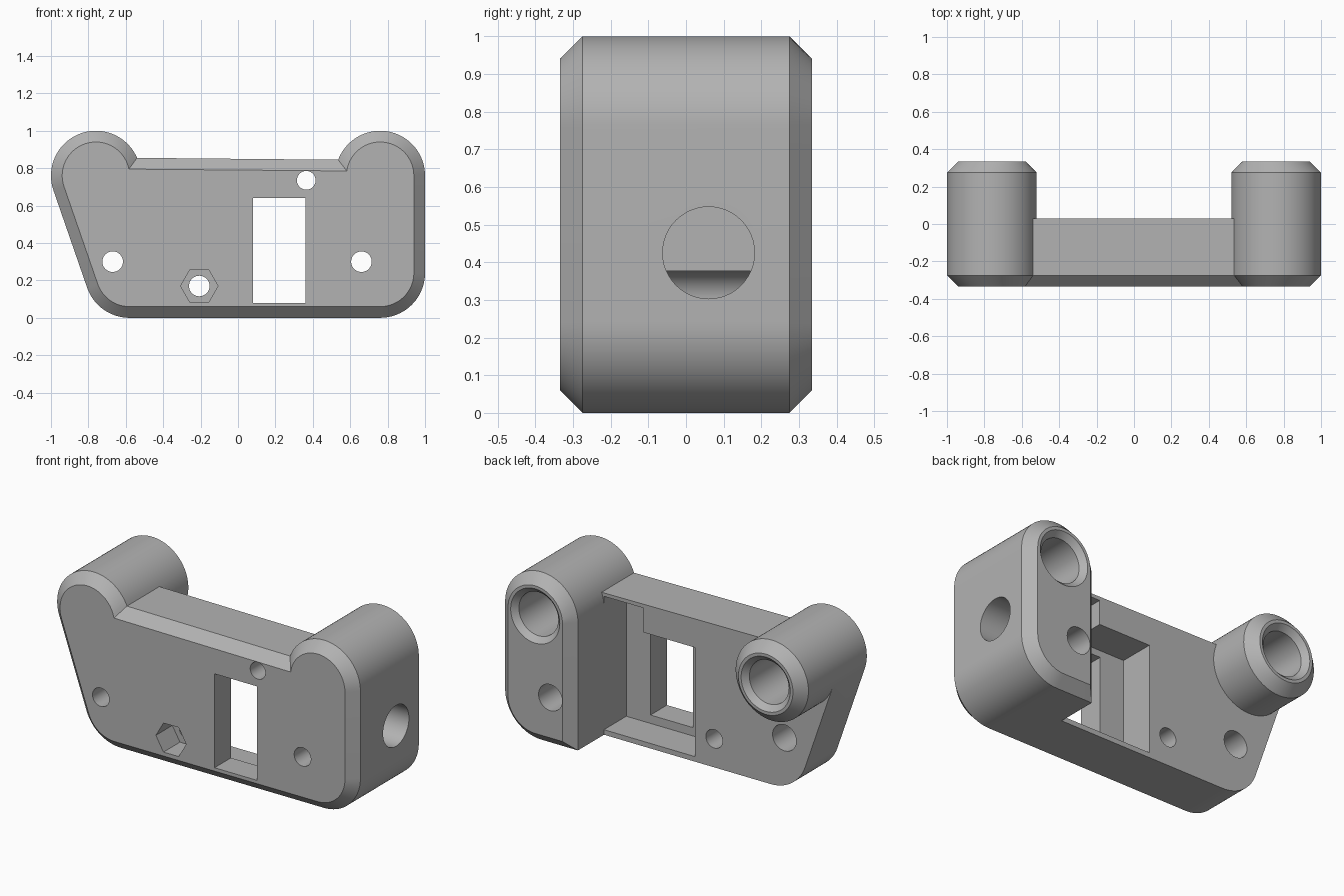
import bpy, bmesh, math

cube = bpy.data.objects.get("Cube")
if cube:
    bpy.data.objects.remove(cube, do_unlink=True)

grey = bpy.data.materials.new("plain grey")
grey.use_nodes = True
colour = (0.45, 0.45, 0.45, 1)
grey.diffuse_color = colour
grey.node_tree.nodes["Principled BSDF"].inputs["Base Color"].default_value = colour

R, CH = 0.24, 0.06                  # corner radius and edge chamfer
FRONT, PLATE_BACK, BACK = -0.335, 0.03, 0.335
FLOOR = -0.18                       # floor of the rear recess
X, TOP = 0.76, 0.76                 # centres of the two round shoulders
LOW_X = -0.58                       # centre of the lower left corner
SLANT = 180 + math.degrees(math.atan2(X + LOW_X, TOP - R))


def arc(cx, cz, r, start, end, n=24):
    angles = [math.radians(start + (end - start) * i / n) for i in range(n + 1)]
    return [(cx + r * math.cos(a), cz + r * math.sin(a)) for a in angles]


def join_angle(rise, off):
    """Angle at which the bridge's top edge meets a shoulder."""
    return math.degrees(math.asin((rise - off) / (R - off)))


def plate_outline(off):
    r = R - off
    return (arc(-X, TOP, r, join_angle(0.095, off), SLANT, 36)
            + arc(LOW_X, R, r, SLANT, 270)
            + arc(X, R, r, 270, 360)
            + arc(X, TOP, r, 0, 180 - join_angle(0.085, off), 36))


def pillar_outline(off):
    r, end = R - off, 180 - join_angle(0.085, off)
    return (arc(X, R, r, 270, 360) + arc(X, TOP, r, 0, end, 36)
            + arc(X, TOP, r, end, 180, 6)[1:] + [(X - r, off)])


def boss_outline(off):
    r, start = R - off, join_angle(0.095, off)
    return (arc(-X, TOP, r, start, SLANT, 36)
            + arc(-X, TOP, r, SLANT, 360 + start, 36)[1:-1])


def loft(name, layers):
    """Solid through (y, outline) layers, capped at both ends."""
    bm = bmesh.new()
    rings = [[bm.verts.new((x, y, z)) for x, z in pts] for y, pts in layers]
    for a, b in zip(rings, rings[1:]):
        for i in range(len(a)):
            j = (i + 1) % len(a)
            bm.faces.new((a[i], a[j], b[j], b[i]))
    bm.faces.new(rings[0])
    bm.faces.new(rings[-1])
    bmesh.ops.recalc_face_normals(bm, faces=bm.faces)
    mesh = bpy.data.meshes.new(name)
    bm.to_mesh(mesh)
    bm.free()
    mesh.materials.append(grey)
    obj = bpy.data.objects.new(name, mesh)
    bpy.context.collection.objects.link(obj)
    return obj


def bore(name, x, z, steps, sides=48):
    """Turned cutter along y from (y, radius) steps."""
    return loft(name, [(y, arc(x, z, r, 0, 360, sides)[:-1]) for y, r in steps])


def box(name, x0, x1, z0, z1, y0, y1):
    pts = [(x0, z0), (x1, z0), (x1, z1), (x0, z1)]
    return loft(name, [(y0, pts), (y1, pts)])


def combine(target, tool, operation):
    mod = target.modifiers.new(tool.name, "BOOLEAN")
    mod.operation, mod.solver, mod.object = operation, "EXACT", tool
    dg = bpy.context.evaluated_depsgraph_get()
    result = bpy.data.meshes.new_from_object(target.evaluated_get(dg))
    target.modifiers.clear()
    target.data = result
    bpy.data.objects.remove(tool, do_unlink=True)


# Front plate with chamfered rim
body = loft("bracket_body", [(FRONT, plate_outline(CH)), (FRONT + CH, plate_outline(0)),
                             (PLATE_BACK, plate_outline(0))])

# Rear recess, its upper pocket and the front window
for cutter in (box("recess", -0.08, 0.52, 0.03, 0.68, FLOOR, 0.2),
               box("upper_pocket", 0.26, 0.52, 0.6, 0.825, FLOOR, 0.2),
               box("window", 0.08, 0.36, 0.08, 0.64, -0.5, 0)):
    combine(body, cutter, "DIFFERENCE")

# Side pillar and round boss standing out at the back
for name, outline in (("pillar", pillar_outline), ("boss", boss_outline)):
    part = loft(name, [(PLATE_BACK, outline(0)), (BACK - CH, outline(0)), (BACK, outline(CH))])
    combine(body, part, "UNION")

# Countersunk blind sockets in the back of both shoulders
for side in (-1, 1):
    combine(body, bore("socket", side * X, TOP, [(-0.2, 0.13), (BACK - 0.032, 0.13),
                                                (BACK + 0.001, 0.163)]), "DIFFERENCE")

# Screw holes, widened from the back
for x, step in ((-0.67, -0.17), (0.66, -0.1)):
    combine(body, bore("screw_hole", x, 0.3, [(-0.5, 0.055), (step, 0.055),
                                              (step, 0.078), (0.5, 0.078)]), "DIFFERENCE")

# Small sensor hole, nut hole and its hexagonal seat
combine(body, bore("small_hole", 0.365, 0.735, [(-0.5, 0.05), (0, 0.05)]), "DIFFERENCE")
combine(body, bore("nut_hole", -0.207, 0.17, [(-0.5, 0.055), (0.2, 0.055)]), "DIFFERENCE")
combine(body, bore("nut_seat", -0.207, 0.17, [(-0.5, 0.1), (-0.18, 0.1)], 6), "DIFFERENCE")

# Blind round hole in the side of the pillar
side_hole = bore("side_hole", 0, 0, [(-0.3, 0.122), (0.2, 0.122)])
side_hole.rotation_euler.z = math.pi / 2
side_hole.location = (0.87, 0.06, 0.425)
combine(body, side_hole, "DIFFERENCE")

# Smooth round walls, crisp edges
bpy.ops.object.select_all(action="DESELECT")
body.select_set(True)
bpy.context.view_layer.objects.active = body
bpy.ops.object.shade_smooth_by_angle(angle=math.radians(25))
